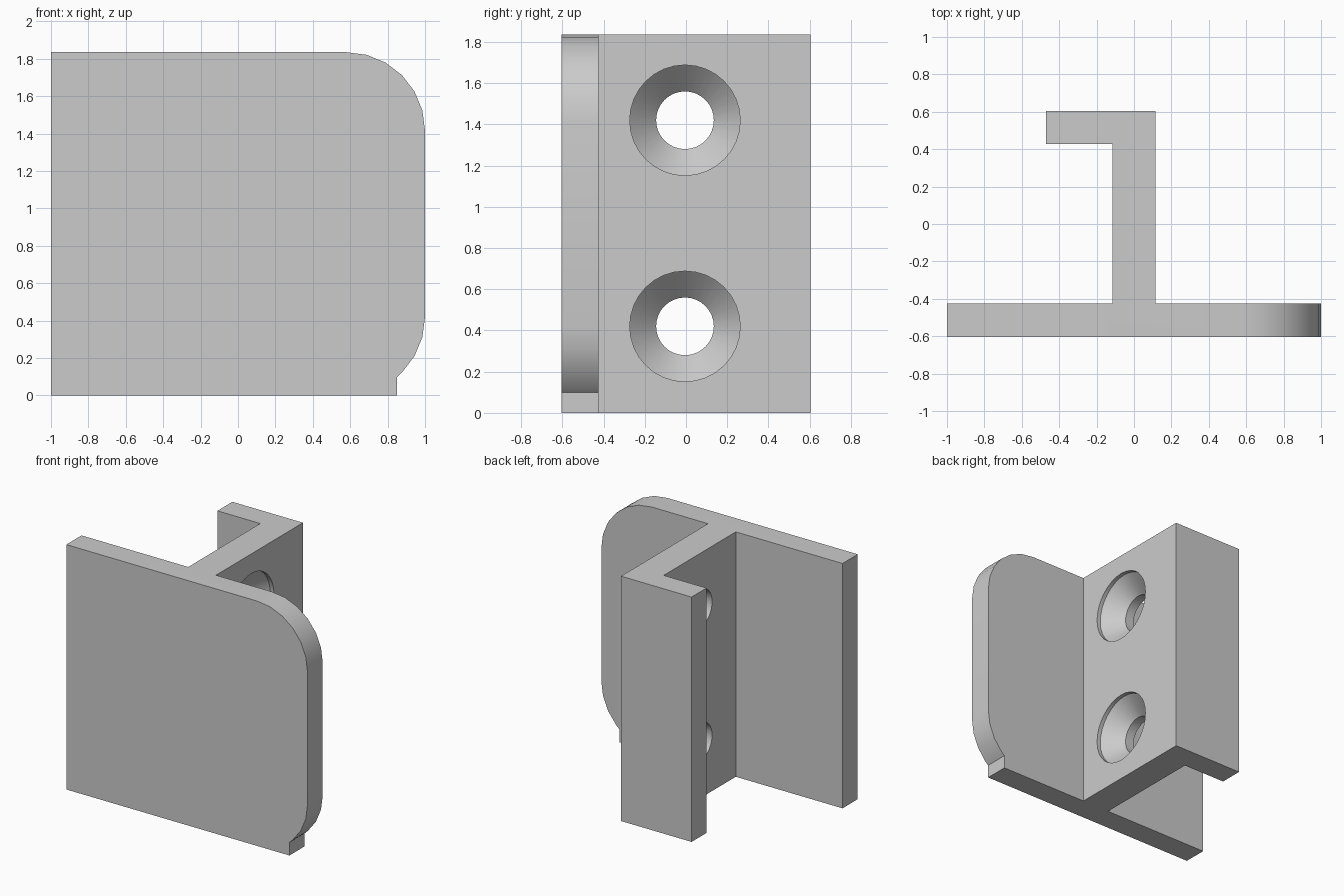
import bpy, bmesh, math
from mathutils import Matrix

if "Cube" in bpy.data.objects:
    bpy.data.objects.remove(bpy.data.objects["Cube"], do_unlink=True)

HEIGHT = 1.835
HOLE_Y = -0.005

grey = bpy.data.materials.new("plain grey")
grey.use_nodes = True
colour = (0.6, 0.6, 0.6, 1)
grey.diffuse_color = colour
grey.node_tree.nodes["Principled BSDF"].inputs["Base Color"].default_value = colour


def finish(name, bm):
    bmesh.ops.recalc_face_normals(bm, faces=bm.faces)
    mesh = bpy.data.meshes.new(name)
    bm.to_mesh(mesh)
    bm.free()
    mesh.materials.append(grey)
    obj = bpy.data.objects.new(name, mesh)
    bpy.context.collection.objects.link(obj)
    return obj


def extrude(name, points, direction):
    """Solid made by sweeping a flat outline along a direction."""
    bm = bmesh.new()
    face = bm.faces.new([bm.verts.new(p) for p in points])
    grown = bmesh.ops.extrude_face_region(bm, geom=[face])["geom"]
    verts = [v for v in grown if isinstance(v, bmesh.types.BMVert)]
    bmesh.ops.translate(bm, verts=verts, vec=direction)
    return finish(name, bm)


def lathe_x(name, profile, y, z, steps=32):
    """Closed solid turned about an axis along x; profile is (x, radius)."""
    bm = bmesh.new()
    verts = [bm.verts.new((x, 0, r)) for x, r in profile]
    edges = [bm.edges.new(pair) for pair in zip(verts, verts[1:])]
    bmesh.ops.spin(bm, geom=verts + edges, cent=(0, 0, 0), axis=(1, 0, 0),
                   angle=math.tau, steps=steps)
    bmesh.ops.remove_doubles(bm, verts=bm.verts, dist=0.0001)
    bmesh.ops.transform(bm, matrix=Matrix.Translation((0, y, z)), verts=bm.verts)
    return finish(name, bm)


def combine(target, tool, operation):
    mod = target.modifiers.new(tool.name, "BOOLEAN")
    mod.operation, mod.solver, mod.object = operation, "EXACT", tool
    bpy.context.view_layer.objects.active = target
    bpy.ops.object.modifier_apply(modifier=mod.name)
    bpy.data.objects.remove(tool, do_unlink=True)


def arc(cx, cz, radius, angles):
    return [(cx + radius * math.cos(math.radians(a)),
             cz + radius * math.sin(math.radians(a))) for a in angles]


# Front plate with two rounded corners and a small square foot
outline = [(-1, 0), (0.85, 0)]
outline += arc(0.58, 0.42, 0.42, [-49.9, -45, -30, -15, 0])
outline += arc(0.58, HEIGHT - 0.42, 0.42, range(0, 91, 15))
outline += [(-1, HEIGHT)]
bracket = extrude("bracket", [(x, -0.605, z) for x, z in outline], (0, 0.18, 0))

# Web and rear return flange as one L section
section = [(-0.115, -0.5), (0.115, -0.5), (0.115, 0.605),
           (-0.47, 0.605), (-0.47, 0.428), (-0.115, 0.428)]
web = extrude("web_and_flange", [(x, y, 0) for x, y in section], (0, 0, HEIGHT))
combine(bracket, web, "UNION")

# Countersunk screw holes through the web
hole = [(-0.2, 0), (-0.2, 0.14), (-0.043, 0.14), (0.085, 0.268), (0.2, 0.268), (0.2, 0)]
for z in (0.42, 1.42):
    combine(bracket, lathe_x("screw_hole", hole, HOLE_Y, z), "DIFFERENCE")

bpy.ops.object.select_all(action="DESELECT")
bracket.select_set(True)
bpy.context.view_layer.objects.active = bracket
bpy.ops.object.shade_smooth_by_angle(angle=math.radians(30))
